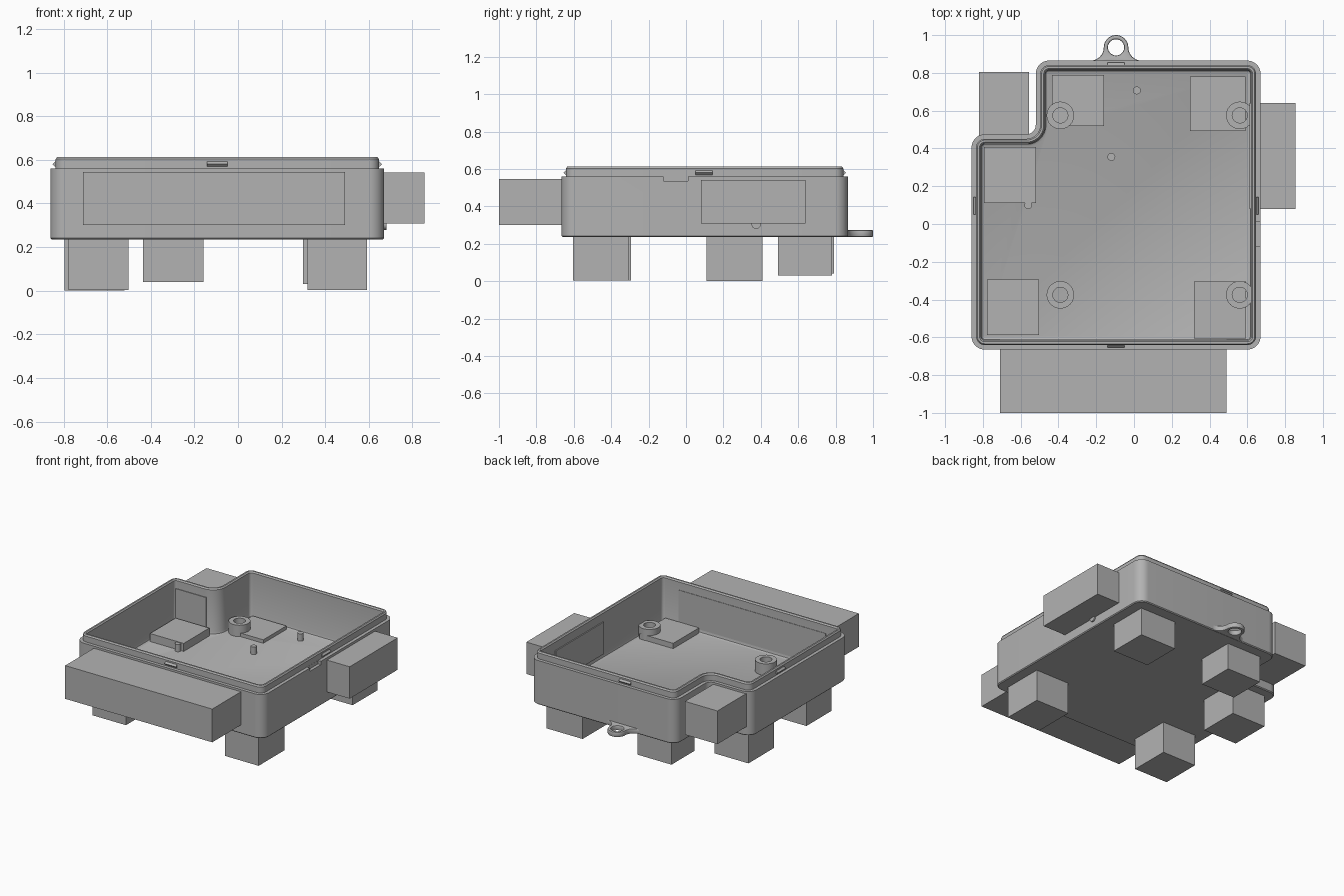
import bpy, bmesh
from math import cos, sin, pi, radians
from mathutils import Matrix, Vector

if "Cube" in bpy.data.objects:
    bpy.data.objects.remove(bpy.data.objects["Cube"], do_unlink=True)

# One grey plastic for everything
grey = bpy.data.materials.new("grey_plastic")
grey.use_nodes = True
colour = (0.448, 0.448, 0.448, 1)
grey.diffuse_color = colour
grey.node_tree.nodes["Principled BSDF"].inputs["Base Color"].default_value = colour


def finish(name, bm, smooth=False):
    bmesh.ops.recalc_face_normals(bm, faces=bm.faces)
    mesh = bpy.data.meshes.new(name)
    bm.to_mesh(mesh)
    bm.free()
    mesh.materials.append(grey)
    ob = bpy.data.objects.new(name, mesh)
    bpy.context.collection.objects.link(ob)
    if smooth:
        activate(ob)
        bpy.ops.object.shade_smooth_by_angle(angle=radians(30))
    return ob


def activate(ob):
    bpy.ops.object.select_all(action='DESELECT')
    ob.select_set(True)
    bpy.context.view_layer.objects.active = ob


def box(name, x, y, z):
    bm = bmesh.new()
    bmesh.ops.create_cube(bm, size=1)
    for v in bm.verts:
        v.co = [(r[0] + r[1]) / 2 + c * (r[1] - r[0]) for r, c in zip((x, y, z), v.co)]
    return finish(name, bm)


def prism(name, points, depth, matrix=Matrix(), smooth=False):
    """Extrude a closed outline along its local z."""
    bm = bmesh.new()
    face = bm.faces.new([bm.verts.new((px, py, 0)) for px, py in points])
    new = bmesh.ops.extrude_face_region(bm, geom=[face])["geom"]
    moved = [g for g in new if isinstance(g, bmesh.types.BMVert)]
    bmesh.ops.translate(bm, verts=moved, vec=(0, 0, depth))
    bm.transform(matrix)
    return finish(name, bm, smooth)


def arc(cx, cy, r, start, end, steps=10):
    angles = [radians(start + (end - start) * i / steps) for i in range(steps + 1)]
    return [(cx + r * cos(a), cy + r * sin(a)) for a in angles]


def loft(name, rings, close_ends=True, closed_loop=False):
    bm = bmesh.new()
    loops = [[bm.verts.new(p) for p in ring] for ring in rings]
    pairs = list(zip(loops, loops[1:]))
    if closed_loop:
        pairs.append((loops[-1], loops[0]))
    for a, b in pairs:
        for i in range(len(a)):
            j = (i + 1) % len(a)
            bm.faces.new((a[i], a[j], b[j], b[i]))
    if close_ends:
        bm.faces.new(loops[0])
        bm.faces.new(loops[-1])
    return finish(name, bm, True)


def cut(ob, cutter):
    cutter.hide_render = True
    activate(ob)
    mod = ob.modifiers.new("cut", 'BOOLEAN')
    mod.operation, mod.solver, mod.object = 'DIFFERENCE', 'EXACT', cutter
    bpy.ops.object.modifier_apply(modifier=mod.name)
    bpy.data.objects.remove(cutter, do_unlink=True)


# Tray: rounded outline with one notched corner, lofted up outside and down inside
LEFT, RIGHT, FRONT, BACK = -0.86, 0.67, -0.665, 0.865
NOTCH_X, NOTCH_Y = -0.52, 0.475
R, RN = 0.07, 0.05


def outline(inset, z):
    r = R - inset
    pts = arc(LEFT + R, FRONT + R, r, 180, 270)
    pts += arc(RIGHT - R, FRONT + R, r, 270, 360)
    pts += arc(RIGHT - R, BACK - R, r, 0, 90)
    pts += arc(NOTCH_X + R, BACK - R, r, 90, 180)
    pts += arc(NOTCH_X - RN, NOTCH_Y + RN, RN + inset, 0, -90)
    pts += arc(LEFT + R, NOTCH_Y - R, r, 90, 180)
    return [(x, y, z) for x, y in pts]


section = [(0.006, 0.235), (0, 0.241), (0, 0.56), (0.024, 0.56), (0.024, 0.603),
           (0.031, 0.613), (0.042, 0.613), (0.05, 0.604), (0.05, 0.295),
           (0.054, 0.282), (0.066, 0.276)]
tray = loft("tray", [outline(d, z) for d, z in section])
cut(tray, box("rim_cutter", (RIGHT - 0.023, 0.7), (-0.12, 0.01), (0.535, 0.57)))

# Connector blocks through the walls
box("front_block", (-0.71, 0.49), (-1, -0.612), (0.3, 0.545))
box("side_block", (0.612, 0.855), (0.08, 0.64), (0.307, 0.542))
box("notch_block", (-0.82, -0.555), (0.42, 0.805), (0.3, 0.545))

# Blocks through the floor
for name, x, y, z in [
    ("notch_foot", (-0.795, -0.52), (0.11, 0.408), (0, 0.335)),
    ("back_foot", (-0.435, -0.158), (0.52, 0.79), (0.04, 0.302)),
    ("back_corner_foot", (0.297, 0.59), (0.493, 0.78), (0.03, 0.31)),
    ("front_corner_foot", (0.318, 0.592), (-0.605, -0.305), (0.003, 0.315)),
    ("front_foot", (-0.777, -0.503), (-0.587, -0.293), (0.003, 0.315)),
]:
    box(name, x, y, z)

# Hollow screw posts and solid pins
for x in (-0.39, 0.56):
    for y in (-0.375, 0.575):
        rings = [[(px, py, z) for px, py in arc(x, y, r, 0, 345, 23)]
                 for r, z in ((0.073, 0.27), (0.073, 0.36), (0.04, 0.36), (0.04, 0.27))]
        loft("screw_post", rings, False, True)
for x, y in ((-0.56, 0.1), (-0.12, 0.355), (0.015, 0.707)):
    prism("locating_pin", arc(x, y, 0.021, 0, 337.5, 15), 0.065,
          Matrix.Translation((0, 0, 0.265)), True)

# Hanging lug with flared root and hole
LX, LY, LR, FLARE = -0.095, 0.935, 0.065, 0.07
lug_points = [(LX + LR + FLARE, BACK - 0.02)]
lug_points += arc(LX + LR + FLARE, LY, FLARE, 270, 180)
lug_points += arc(LX, LY, LR, 0, 180, 20)[1:-1]
lug_points += arc(LX - LR - FLARE, LY, FLARE, 0, -90)
lug_points.append((LX - LR - FLARE, BACK - 0.02))
lug = prism("hanging_lug", lug_points, 0.038, Matrix.Translation((0, 0, 0.236)))
cut(lug, prism("hole_cutter", arc(LX, LY, 0.043, 0, 345, 23), 0.2,
               Matrix.Translation((0, 0, 0.15))))
bevel = lug.modifiers.new("soft_edge", 'BEVEL')
bevel.width, bevel.segments, bevel.limit_method = 0.007, 2, 'ANGLE'
bevel.angle_limit = radians(50)
activate(lug)
bpy.ops.object.modifier_apply(modifier=bevel.name)
bpy.ops.object.shade_smooth_by_angle(angle=radians(30))

# Wedge snaps on the lip, one on each side
LIP = 0.024
wedge = [(-0.01, 0.568), (0.002, 0.568), (0.014, 0.58), (0.002, 0.592), (-0.01, 0.592)]
stand = Matrix.Rotation(pi / 2, 4, 'X')
for x, y, turn in ((RIGHT - LIP, 0.097, 0), (LX, BACK - LIP, 90),
                   (LEFT + LIP, 0.097, 180), (LX, FRONT + LIP, 270)):
    place = Matrix.Translation(Vector((x, y, 0))) @ Matrix.Rotation(radians(turn), 4, 'Z')
    prism("snap", wedge, 0.092, place @ Matrix.Translation((0, 0.046, 0)) @ stand)

# Small round nub below the side block
prism("wall_nub", arc(0, 0, 0.025, 0, 337.5, 15), 0.03,
      Matrix.Translation((RIGHT - 0.02, 0.375, 0.304)) @ Matrix.Rotation(pi / 2, 4, 'Y'), True)
